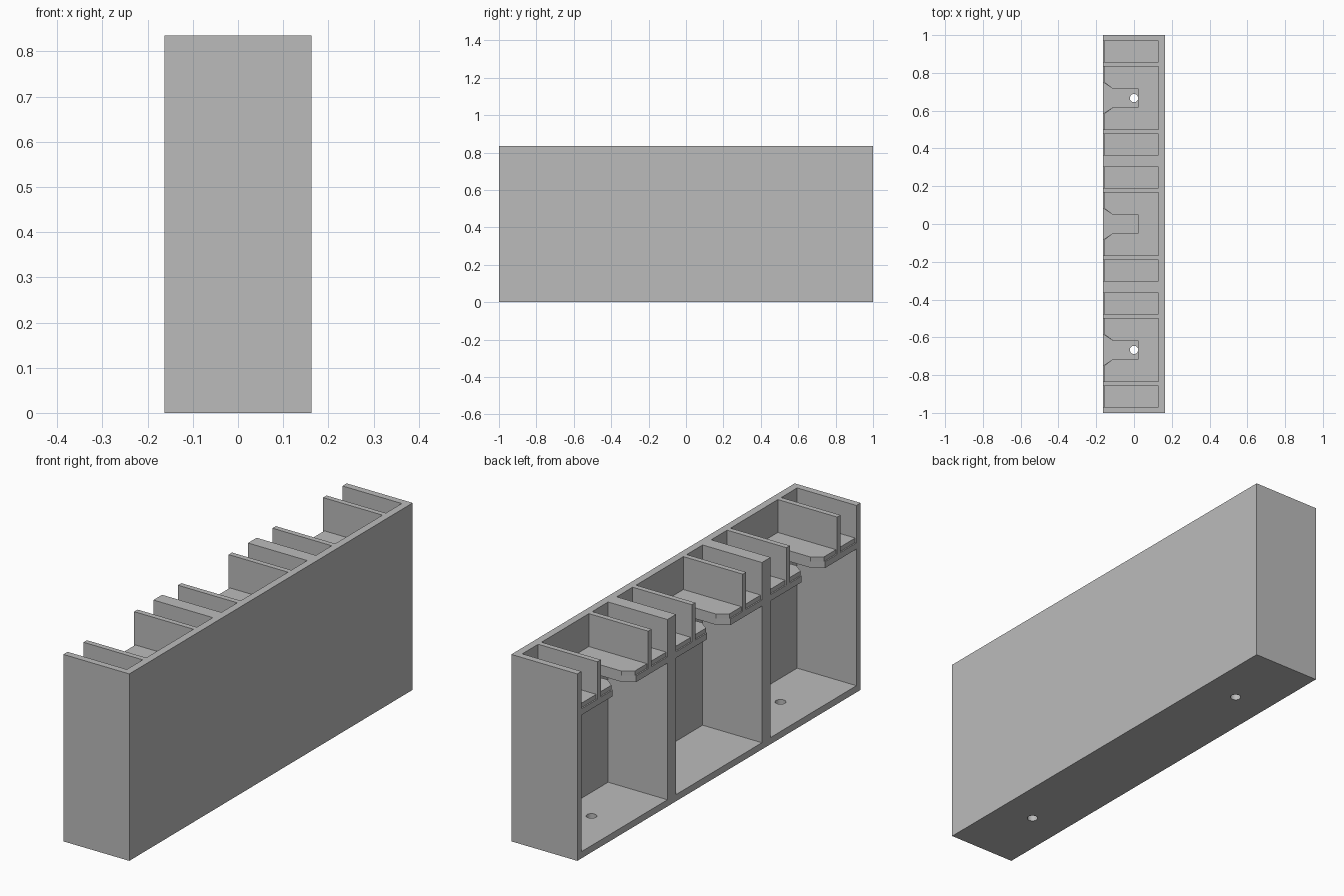
import bpy
import bmesh

cube = bpy.data.objects.get("Cube")
if cube:
    bpy.data.objects.remove(cube, do_unlink=True)

# Overall sizes
X, Y, H = 0.163, 1.0, 0.835
BACK = 0.13            # inner face of the closed wall
FLOOR = 0.03
HALF = 0.303           # half width of a bay
BAYS = {"rear": 0.667, "middle": 0.0, "front": -0.667}
SHELF_LOW, SHELF_TOP, PAD_TOP = 0.64, 0.668, 0.688

grey = bpy.data.materials.new("light_grey")
grey.use_nodes = True
grey.diffuse_color = (0.5, 0.5, 0.5, 1)
grey.node_tree.nodes["Principled BSDF"].inputs["Base Color"].default_value = (0.5, 0.5, 0.5, 1)


def prism(name, outline, z0, z1):
    """Extrude a plan outline from z0 up to z1."""
    bm = bmesh.new()
    face = bm.faces.new([bm.verts.new((x, y, z0)) for x, y in outline])
    top = bmesh.ops.extrude_face_region(bm, geom=[face])["geom"]
    bmesh.ops.translate(bm, vec=(0, 0, z1 - z0),
                        verts=[v for v in top if isinstance(v, bmesh.types.BMVert)])
    bmesh.ops.recalc_face_normals(bm, faces=bm.faces)
    mesh = bpy.data.meshes.new(name)
    bm.to_mesh(mesh)
    bm.free()
    mesh.materials.append(grey)
    obj = bpy.data.objects.new(name, mesh)
    bpy.context.collection.objects.link(obj)
    return obj


def rect(x0, x1, y0, y1):
    return [(x0, y0), (x1, y0), (x1, y1), (x0, y1)]


def shelf_outline(yc, front):
    """Bay-wide plate with a flared slot open to the front edge."""
    half = [(BACK, HALF), (front, HALF), (front, 0.083), (-0.113, 0.05), (0.022, 0.05)]
    return ([(x, yc + y) for x, y in half]
            + [(x, yc - y) for x, y in reversed(half)])


# Comb-shaped walls: closed side, two ends and two dividers
comb = [(X, -Y), (X, Y), (-X, Y)]
for yc in BAYS.values():
    comb += [(-X, yc + HALF), (BACK, yc + HALF), (BACK, yc - HALF), (-X, yc - HALF)]
comb.append((-X, -Y))
prism("outer_walls_and_dividers", comb, FLOOR, H)

# Floor with two screw holes
base = prism("floor", rect(-X, X, -Y, Y), 0, FLOOR)
for yc in (BAYS["rear"], BAYS["front"]):
    bpy.ops.mesh.primitive_cylinder_add(vertices=32, radius=0.022, depth=0.2, location=(0, yc, 0))
    cutter = bpy.context.object
    cutter.hide_render = True
    cut = base.modifiers.new("screw_hole", "BOOLEAN")
    cut.operation = "DIFFERENCE"
    cut.solver = "EXACT"
    cut.object = cutter
    bpy.context.view_layer.objects.active = base
    bpy.ops.object.modifier_apply(modifier=cut.name)
    bpy.data.objects.remove(cutter, do_unlink=True)

# Slotted shelf, its raised pad and two thin partitions in each bay
for name, yc in BAYS.items():
    prism(name + "_shelf", shelf_outline(yc, -X), SHELF_LOW, SHELF_TOP)
    prism(name + "_shelf_pad", shelf_outline(yc, -X + 0.006), SHELF_TOP, PAD_TOP)
    for side, s in (("left", 1), ("right", -1)):
        y = yc + s * 0.179
        prism(f"{name}_{side}_partition", rect(-X, BACK, y - 0.012, y + 0.012), SHELF_TOP, H)
